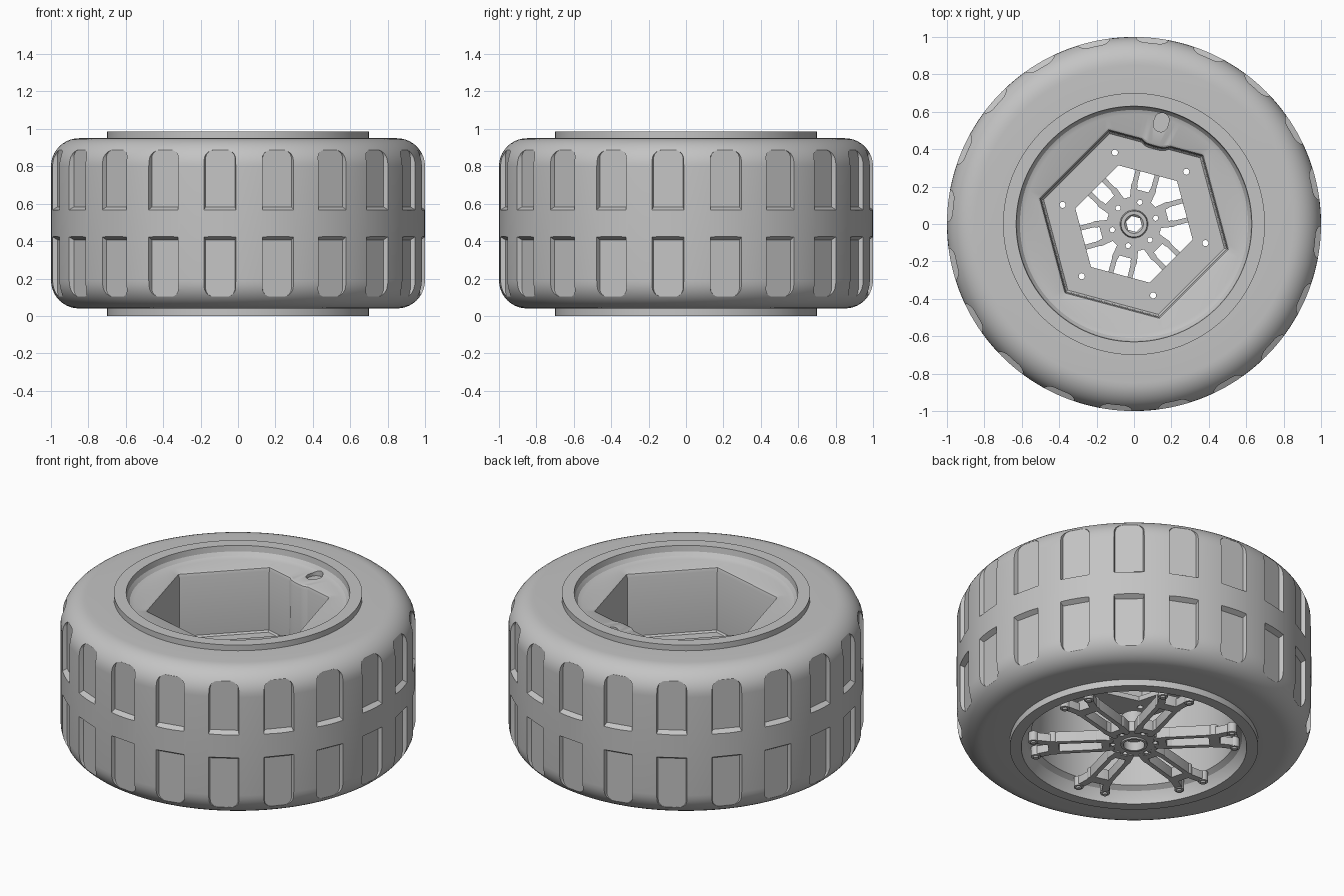
import bpy, bmesh
from math import sin, cos, pi, radians
from mathutils import Matrix, Vector

cube = bpy.data.objects.get("Cube")
if cube:
    bpy.data.objects.remove(cube, do_unlink=True)

grey = bpy.data.materials.new("plain_grey")
grey.use_nodes = True
tint = (0.55, 0.55, 0.55, 1)
grey.diffuse_color = tint
grey.node_tree.nodes["Principled BSDF"].inputs["Base Color"].default_value = tint

MID = 0.495           # height of the wheel's middle plane
SIXTH = range(6)


def finish(name, bm):
    bmesh.ops.recalc_face_normals(bm, faces=bm.faces)
    mesh = bpy.data.meshes.new(name)
    bm.to_mesh(mesh)
    bm.free()
    mesh.materials.append(grey)
    ob = bpy.data.objects.new(name, mesh)
    bpy.context.collection.objects.link(ob)
    return ob


def activate(ob):
    bpy.ops.object.select_all(action='DESELECT')
    ob.select_set(True)
    bpy.context.view_layer.objects.active = ob


def smooth(ob):
    activate(ob)
    bpy.ops.object.shade_smooth_by_angle(angle=radians(28))


def cut(ob, cutter):
    cutter.hide_render = True
    mod = ob.modifiers.new("cut", 'BOOLEAN')
    mod.operation = 'DIFFERENCE'
    mod.solver = 'EXACT'
    mod.object = cutter
    activate(ob)
    bpy.ops.object.modifier_apply(modifier=mod.name)
    bpy.data.objects.remove(cutter, do_unlink=True)


def radius(kind, r, deg):
    """Round ring, hexagonal ring, or hexagon with a valve bump."""
    if kind == "round":
        return r
    r *= cos(pi / 6) / cos(radians((deg - 45) % 60 - 30))
    if kind == "bump":
        r -= 0.018 * max(0, 1 - (abs(deg - 75) / 10) ** 4)
    return r


def loft(name, rings, n=144):
    """Closed ring-shaped solid through a loop of (kind, radius, height)."""
    bm = bmesh.new()
    loops = []
    for kind, r, z in rings:
        loop = []
        for j in range(n):
            deg = 15 + 360 * j / n
            q = radius(kind, r, deg)
            loop.append(bm.verts.new((q * cos(radians(deg)), q * sin(radians(deg)), z)))
        loops.append(loop)
    for i, a in enumerate(loops):
        b = loops[(i + 1) % len(loops)]
        for j in range(n):
            k = (j + 1) % n
            bm.faces.new((a[j], a[k], b[k], b[j]))
    return finish(name, bm)


def prism(bm, lower, upper):
    """Solid between two matching outlines."""
    a = [bm.verts.new(p) for p in lower]
    b = [bm.verts.new(p) for p in upper]
    bm.faces.new(a[::-1])
    bm.faces.new(b)
    for i in range(len(a)):
        k = (i + 1) % len(a)
        bm.faces.new((a[i], a[k], b[k], b[i]))


def capsule(bm, p, q, width, z0, z1, turn=0):
    """Round-ended bar from p to q, turned about the axle."""
    p, q = Vector(p), Vector(q)
    way = (q - p).normalized() if p != q else Vector((1, 0))
    side = Vector((-way.y, way.x))
    pts = []
    for centre, start in ((q, -90), (p, 90)):
        for s in range(9):
            t = radians(start + s * 22.5)
            if p == q and s == 8:
                continue
            pts.append(centre + (way * cos(t) + side * sin(t)) * width / 2)
    rot = Matrix.Rotation(radians(turn), 3, 'Z')
    prism(bm, [rot @ Vector((v.x, v.y, z0)) for v in pts],
          [rot @ Vector((v.x, v.y, z1)) for v in pts])


# Tyre: rounded shoulders, mirrored about the middle plane
shoulder = [(0.85 + 0.15 * sin(radians(t)), 0.305 + 0.15 * cos(radians(t)))
            for t in range(0, 91, 9)]
half = [(0.69, 0.455)] + shoulder
section = half + [(r, -h) for r, h in reversed(half)]
tyre = loft("tyre", [("round", r, MID + h) for r, h in section], 180)


# Tread pockets: two rows of twenty, rounded at the shoulder end
def pocket(w, start, end=0.392, c=0.045):
    pts = [(-w, start), (w, start)]
    pts += [(w - c + c * cos(radians(t)), end - c + c * sin(radians(t))) for t in range(0, 91, 15)]
    pts += [(c - w + c * cos(radians(t)), end - c + c * sin(radians(t))) for t in range(90, 181, 15)]
    return pts


bm = bmesh.new()
for k in range(20):
    rot = Matrix.Rotation(radians(12.4 + 18 * k), 3, 'Z')
    for flip in (1, -1):
        layers = [[rot @ Vector((r, t, MID + flip * s)) for t, s in outline]
                  for r, outline in ((0.971, pocket(0.079, 0.088)),
                                     (1.05, pocket(0.1, 0.04)))]
        prism(bm, *layers)
cut(tyre, finish("tread_cutter", bm))
smooth(tyre)

# Rim: lip, upper shelf, hexagonal well and hollow underside in one section
rim = loft("rim", [
    ("round", 0.70, 0.0), ("round", 0.70, 0.985), ("round", 0.63, 0.985),
    ("round", 0.625, 0.95), ("round", 0.61, 0.93), ("round", 0.585, 0.92),
    ("bump", 0.535, 0.918), ("bump", 0.522, 0.912), ("bump", 0.515, 0.895),
    ("bump", 0.51, 0.53), ("bump", 0.50, 0.52),
    ("hex", 0.325, 0.52), ("hex", 0.325, 0.49),
    ("hex", 0.53, 0.49), ("hex", 0.54, 0.88),
    ("round", 0.575, 0.88), ("round", 0.58, 0.09), ("round", 0.61, 0.07),
    ("round", 0.63, 0.03), ("round", 0.635, 0.0)])

# Bolt holes in the well floor, and the valve opening in the shelf
bm = bmesh.new()
for k in SIXTH:
    capsule(bm, (0.395, 0), (0.395, 0), 0.033, 0.4, 0.6, 45 + 60 * k)
capsule(bm, (0.55, 0), (0.575, 0), 0.078, 0.9, 1.1, 75)
cut(rim, finish("rim_cutter", bm))
smooth(rim)

# Hub: flange, raised collar and hexagonal axle hole
hub = loft("hub", [
    ("round", 0.145, 0.025), ("round", 0.145, 0.09), ("round", 0.075, 0.09),
    ("round", 0.07, 0.20), ("round", 0.05, 0.20), ("hex", 0.044, 0.19),
    ("hex", 0.044, 0.07), ("round", 0.06, 0.07), ("round", 0.06, 0.015),
    ("round", 0.075, 0.015), ("round", 0.075, 0.025)], 72)
bm = bmesh.new()
for k in SIXTH:
    capsule(bm, (0.12, 0), (0.12, 0), 0.028, 0, 0.2, 15 + 60 * k)
cut(hub, finish("hub_cutter", bm))
smooth(hub)

# Spokes: twin rails around a slot, forked to two bolted feet
LOW, HIGH = 0.02, 0.085
bm = bmesh.new()
for k in SIXTH:
    turn = 15 + 60 * k
    capsule(bm, (0.16, -0.035), (0.16, 0.035), 0.045, LOW, HIGH, turn)
    capsule(bm, (0.455, -0.045), (0.455, 0.045), 0.06, LOW, HIGH, turn)
    for s in (1, -1):
        capsule(bm, (0.13, 0.04 * s), (0.2, 0.052 * s), 0.034, LOW, HIGH, turn)
        capsule(bm, (0.2, 0.052 * s), (0.455, 0.055 * s), 0.027, LOW, HIGH, turn)
        capsule(bm, (0.45, 0.045 * s), (0.56, 0.08 * s), 0.042, LOW, 0.07, turn)
        capsule(bm, (0.562, 0.082 * s), (0.562, 0.082 * s), 0.055, 0.015, 0.075, turn)
        capsule(bm, (0.562, 0.082 * s), (0.562, 0.082 * s), 0.03, 0.005, 0.05, turn)
smooth(finish("spokes", bm))
